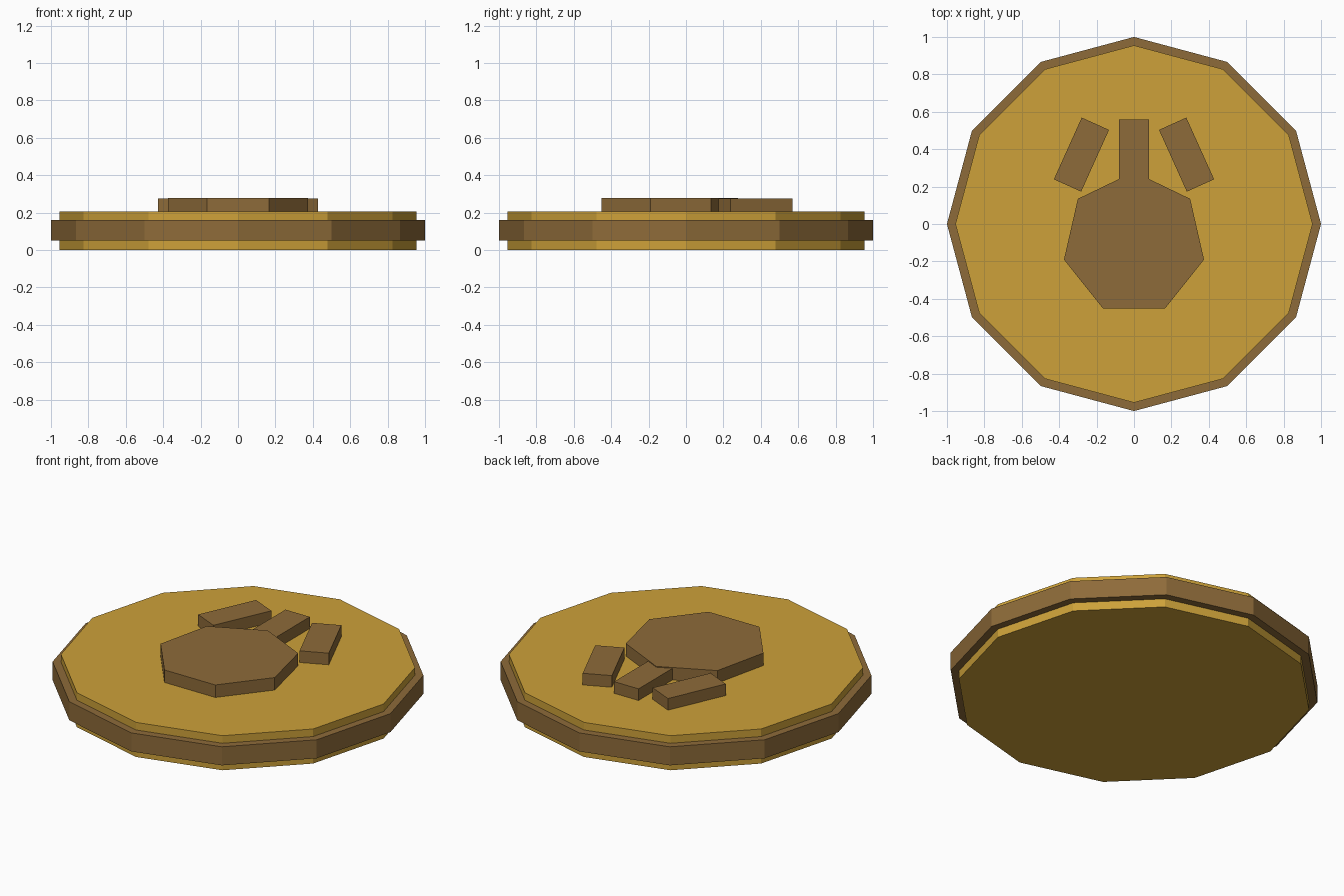
import bpy
import math

cube = bpy.data.objects.get("Cube")
if cube:
    bpy.data.objects.remove(cube, do_unlink=True)


def make_material(name, rgb):
    mat = bpy.data.materials.new(name)
    mat.use_nodes = True
    color = (*rgb, 1.0)
    mat.diffuse_color = color
    mat.node_tree.nodes["Principled BSDF"].inputs["Base Color"].default_value = color
    return mat


gold = make_material("gold", (0.61, 0.356, 0.041))
brown = make_material("bronze brown", (0.27, 0.147, 0.041))


def finish(name, mat):
    obj = bpy.context.object
    obj.name = name
    obj.data.materials.append(mat)
    return obj


def prism(name, sides, radius, bottom, top, mat, y=0.0):
    """Upright flat-sided prism with one corner pointing to +y."""
    bpy.ops.mesh.primitive_cylinder_add(
        vertices=sides, radius=radius, depth=top - bottom,
        location=(0, y, (bottom + top) / 2))
    return finish(name, mat)


def toe(name, x, y, angle):
    """Rectangular toe block lying on the coin face."""
    bottom, top = 0.205, 0.274
    bpy.ops.mesh.primitive_cube_add(
        size=1, location=(x, y, (bottom + top) / 2),
        rotation=(0, 0, math.radians(angle)))
    bpy.context.object.scale = (0.16, 0.362, top - bottom)
    return finish(name, mat=brown)


# Coin body and the wider band around its edge
prism("coin_body", 12, 0.955, 0.0, 0.205, gold)
prism("coin_rim", 12, 1.0, 0.05, 0.16, brown)

# Raised paw: seven-sided pad with three toes
prism("paw_pad", 7, 0.384, 0.205, 0.279, brown, y=-0.105)
toe("middle_toe", 0, 0.378, 0)
for side, name in ((1, "left_toe"), (-1, "right_toe")):
    toe(name, side * 0.281, 0.371, side * 24.3)
